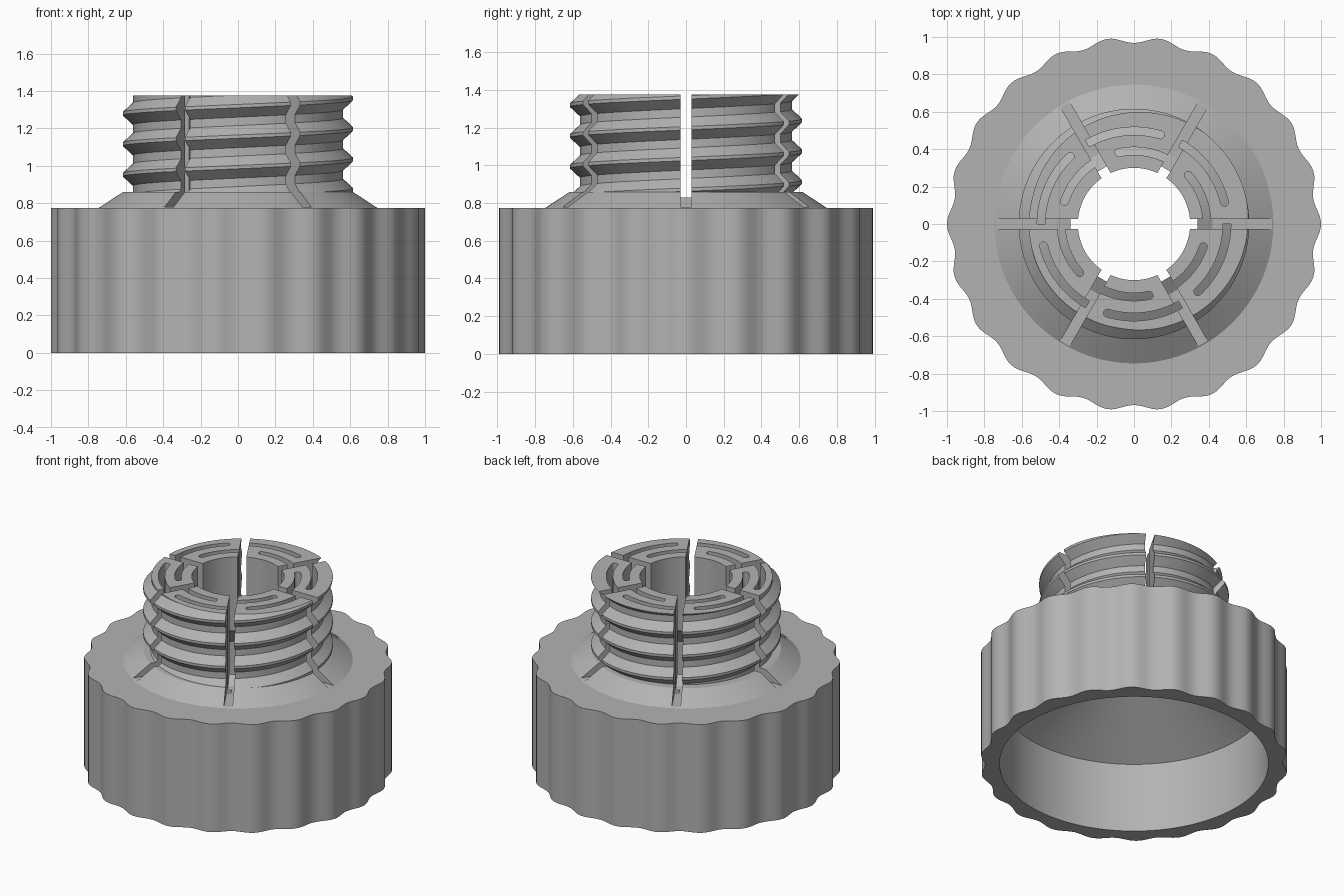
import bpy, bmesh
from math import sin, cos, pi, radians, sqrt

if "Cube" in bpy.data.objects:
    bpy.data.objects.remove(bpy.data.objects["Cube"], do_unlink=True)

LOBES = 22
STEPS = LOBES * 12
PITCH = 0.163
CREST_Z = 1.36          # thread crest height at +x
NECK_Z, TOP_Z = 0.86, 1.375
ROOT_R, CREST_R = 0.562, 0.616
BORE_R, CAVITY_R = 0.3, 0.873
CAVITY_Z, BORE_Z = 0.5, 0.845
SHOULDER_R, SHOULDER_Z = 0.745, 0.775

grey = bpy.data.materials.new("plain grey")
grey.use_nodes = True
grey.diffuse_color = (0.45, 0.45, 0.45, 1)
grey.node_tree.nodes["Principled BSDF"].inputs["Base Color"].default_value = grey.diffuse_color


def finish(name, bm):
    bmesh.ops.remove_doubles(bm, verts=bm.verts, dist=1e-5)
    bmesh.ops.recalc_face_normals(bm, faces=bm.faces)
    mesh = bpy.data.meshes.new(name)
    bm.to_mesh(mesh)
    bm.free()
    mesh.materials.append(grey)
    obj = bpy.data.objects.new(name, mesh)
    bpy.context.collection.objects.link(obj)
    return obj


def sweep(bm, sections, closed=False):
    """Join a row of equal closed sections with quads, capping the ends if asked."""
    rows = [[bm.verts.new(p) for p in s] for s in sections]
    for a, b in zip(rows, rows[1:]):
        for j in range(len(a)):
            k = (j + 1) % len(a)
            bm.faces.new((a[j], a[k], b[k], b[j]))
    if closed:
        bm.faces.new(rows[0])
        bm.faces.new(rows[-1])


def revolve(name, profile):
    """Revolve a closed (r, z) profile that may change with the angle."""
    bm = bmesh.new()
    angles = [2 * pi * i / STEPS for i in range(STEPS + 1)]
    sweep(bm, [[(r * cos(a), r * sin(a), z) for r, z in profile(a)] for a in angles])
    return finish(name, bm)


def cavity_z(r):
    return CAVITY_Z + (CAVITY_R - r) / (CAVITY_R - BORE_R) * (BORE_Z - CAVITY_Z)


# Scalloped grip collar
def collar_profile(a):
    r = 0.984 + 0.016 * cos(LOBES * a)
    return [(CAVITY_R, 0), (r, 0), (r, SHOULDER_Z), (SHOULDER_R, SHOULDER_Z),
            (SHOULDER_R, cavity_z(SHOULDER_R)), (CAVITY_R, CAVITY_Z)]


# Screw thread: a trapezoid tooth climbing one pitch per turn
FLAT, FLANK = 0.009, 0.059


def thread_radius(z, crest):
    d = abs((z - crest + PITCH / 2) % PITCH - PITCH / 2)
    t = min(max((d - FLAT) / (FLANK - FLAT), 0), 1)
    return CREST_R + (ROOT_R - CREST_R) * t


def collet_profile(a):
    crest = CREST_Z + PITCH * a / (2 * pi)
    points = [(SHOULDER_R, cavity_z(SHOULDER_R)), (SHOULDER_R, SHOULDER_Z),
              (CREST_R, NECK_Z)]
    for turn in range(-6, 3):
        for offset in (-FLANK, -FLAT, FLAT, FLANK):
            z = min(max(crest + turn * PITCH + offset, NECK_Z), TOP_Z)
            points.append((thread_radius(z, crest), z))
    return points + [(BORE_R, TOP_Z), (BORE_R, BORE_Z)]


collar = revolve("grip_collar", collar_profile)
collet = revolve("threaded_collet", collet_profile)

# Six radial slots
SLOT = [(0.2, 0.7), (0.34, 0.7), (0.34, 0.83), (0.42, 0.78),
        (0.8, 0.78), (0.8, 1.5), (0.2, 1.5)]
bm = bmesh.new()
for i in range(6):
    c, s = cos(i * pi / 3), sin(i * pi / 3)
    sweep(bm, [[(x * c - y * s, x * s + y * c, z) for x, z in SLOT]
               for y in (-0.028, 0.028)], closed=True)
slot_cutter = finish("slot_cutter", bm)


# Curved slits, each open to a slot at one end and round at the other
def slit(bm, radius, start, tip, half=0.021):
    direction = 1 if tip > start else -1
    length = abs(tip - start) * radius
    stations = [length * i / 12 for i in range(12)]
    stations = [d for d in stations if d < length - half]
    stations += [length - half + half * sin(pi / 2 * k / 6) for k in range(6)]
    sections = []
    for d in stations:
        over = max(d - (length - half), 0)
        w = sqrt(max(half * half - over * over, 0))
        a = start + direction * d / radius
        ring = [(radius - w, 0), (radius + w, 0), (radius + w, 1), (radius - w, 1)]
        sections.append([(r * cos(a), r * sin(a), 1.5 if up else cavity_z(r) + 0.012)
                         for r, up in ring])
    sweep(bm, sections, closed=True)


bm = bmesh.new()
for i in range(6):
    base = i * pi / 3
    slit(bm, 0.39, base, base + radians(45))
    slit(bm, 0.497, base + radians(60), base + radians(11))
slit_cutter = finish("slit_cutter", bm)

# Cut the collet
bpy.context.view_layer.objects.active = collet
for cutter in (slot_cutter, slit_cutter):
    cutter.hide_render = True
    mod = collet.modifiers.new(cutter.name, "BOOLEAN")
    mod.operation, mod.solver, mod.object = "DIFFERENCE", "EXACT", cutter
    bpy.ops.object.modifier_apply(modifier=mod.name)
    bpy.data.objects.remove(cutter, do_unlink=True)

# Smooth curved walls, keep edges crisp
for obj in (collar, collet):
    bpy.ops.object.select_all(action="DESELECT")
    obj.select_set(True)
    bpy.context.view_layer.objects.active = obj
    bpy.ops.object.shade_smooth_by_angle(angle=radians(25))
